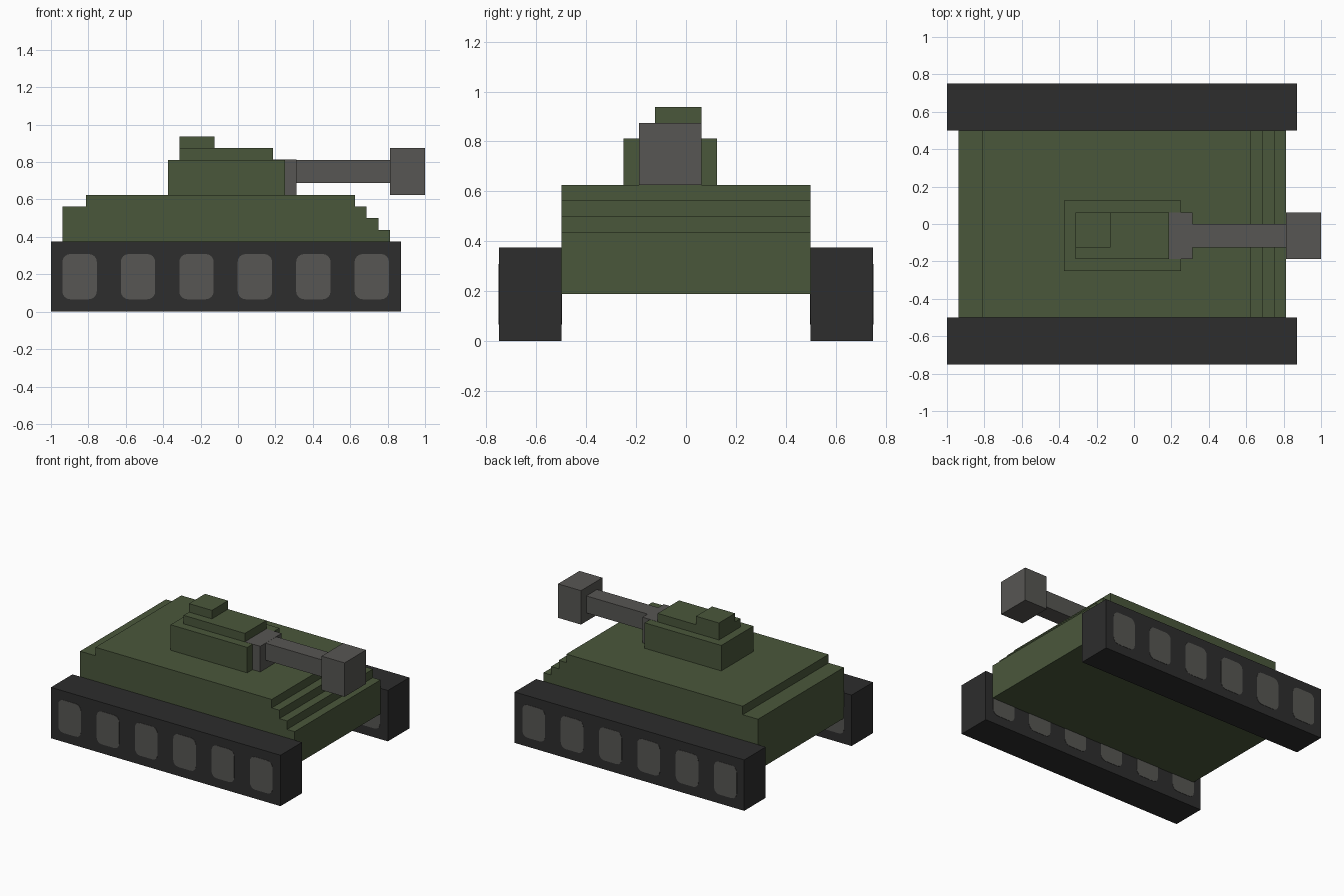
import bpy, math

cube = bpy.data.objects.get("Cube")
if cube:
    bpy.data.objects.remove(cube, do_unlink=True)


def srgb(r, g, b):
    lin = [(c / 255 / 12.92 if c < 10 else ((c / 255 + 0.055) / 1.055) ** 2.4) for c in (r, g, b)]
    return (*lin, 1.0)


def material(name, color):
    m = bpy.data.materials.new(name)
    m.use_nodes = True
    m.diffuse_color = color
    m.node_tree.nodes["Principled BSDF"].inputs["Base Color"].default_value = color
    return m


GREEN = material("olive green", srgb(74, 87, 59))
BLACK = material("track black", srgb(45, 45, 45))
GREY = material("gun grey", srgb(87, 86, 83))


def prism(name, outline, y0, y1, mat):
    """Extrude an x-z outline (counter-clockwise seen from -y) from y0 to y1."""
    n = len(outline)
    verts = [(x, y0, z) for x, z in outline] + [(x, y1, z) for x, z in outline]
    faces = [tuple(range(n)), tuple(range(2 * n - 1, n - 1, -1))]
    faces += [(i, i + n, (i + 1) % n + n, (i + 1) % n) for i in range(n)]
    me = bpy.data.meshes.new(name)
    me.from_pydata(verts, [], faces)
    me.materials.append(mat)
    ob = bpy.data.objects.new(name, me)
    bpy.context.collection.objects.link(ob)
    return ob


def box(name, x, y, z, mat):
    outline = [(x[0], z[0]), (x[1], z[0]), (x[1], z[1]), (x[0], z[1])]
    return prism(name, outline, y[0], y[1], mat)


def rounded_rect(cx, cz, w, h, r, steps=4):
    pts = []
    for k, (sx, sz) in enumerate([(1, 1), (-1, 1), (-1, -1), (1, -1)]):
        for i in range(steps + 1):
            a = math.pi / 2 * (k + i / steps)
            pts.append((cx + sx * (w / 2 - r) + r * math.cos(a),
                        cz + sz * (h / 2 - r) + r * math.sin(a)))
    return pts


# Hull with stepped nose and a low rear deck
hull = [(-0.9375, 0.1875), (0.8125, 0.1875), (0.8125, 0.4375), (0.75, 0.4375),
        (0.75, 0.5), (0.6875, 0.5), (0.6875, 0.5625), (0.625, 0.5625),
        (0.625, 0.625), (-0.8125, 0.625), (-0.8125, 0.5625), (-0.9375, 0.5625)]
prism("hull", hull, -0.5, 0.5, GREEN)

# Turret, its raised roof and the hatch
box("turret", (-0.375, 0.25), (-0.25, 0.125), (0.625, 0.8125), GREEN)
box("turret_roof", (-0.3125, 0.1875), (-0.1875, 0.0625), (0.8125, 0.875), GREEN)
box("hatch", (-0.3125, -0.125), (-0.125, 0.0625), (0.875, 0.9375), GREEN)

# Gun
box("gun_mantlet", (0.1875, 0.3125), (-0.1875, 0.0625), (0.625, 0.8135), GREY)
box("gun_barrel", (0.3125, 0.8125), (-0.125, 0.0), (0.6875, 0.8125), GREY)
box("gun_muzzle", (0.8125, 1.0), (-0.1875, 0.0625), (0.625, 0.875), GREY)

# Tracks, each with six wheel plates on both sides
for side, y0, y1 in (("front", -0.75, -0.5), ("back", 0.5, 0.75)):
    box(side + "_track", (-1.0, 0.872), (y0, y1), (0.0, 0.375), BLACK)
    for face, y in (("a", y0), ("b", y1)):
        for i in range(6):
            outline = rounded_rect(-0.847 + 0.3125 * i, 0.1875, 0.184, 0.242, 0.042)
            prism(f"{side}_wheel_{face}_{i + 1}", outline, y - 0.002, y + 0.002, GREY)
